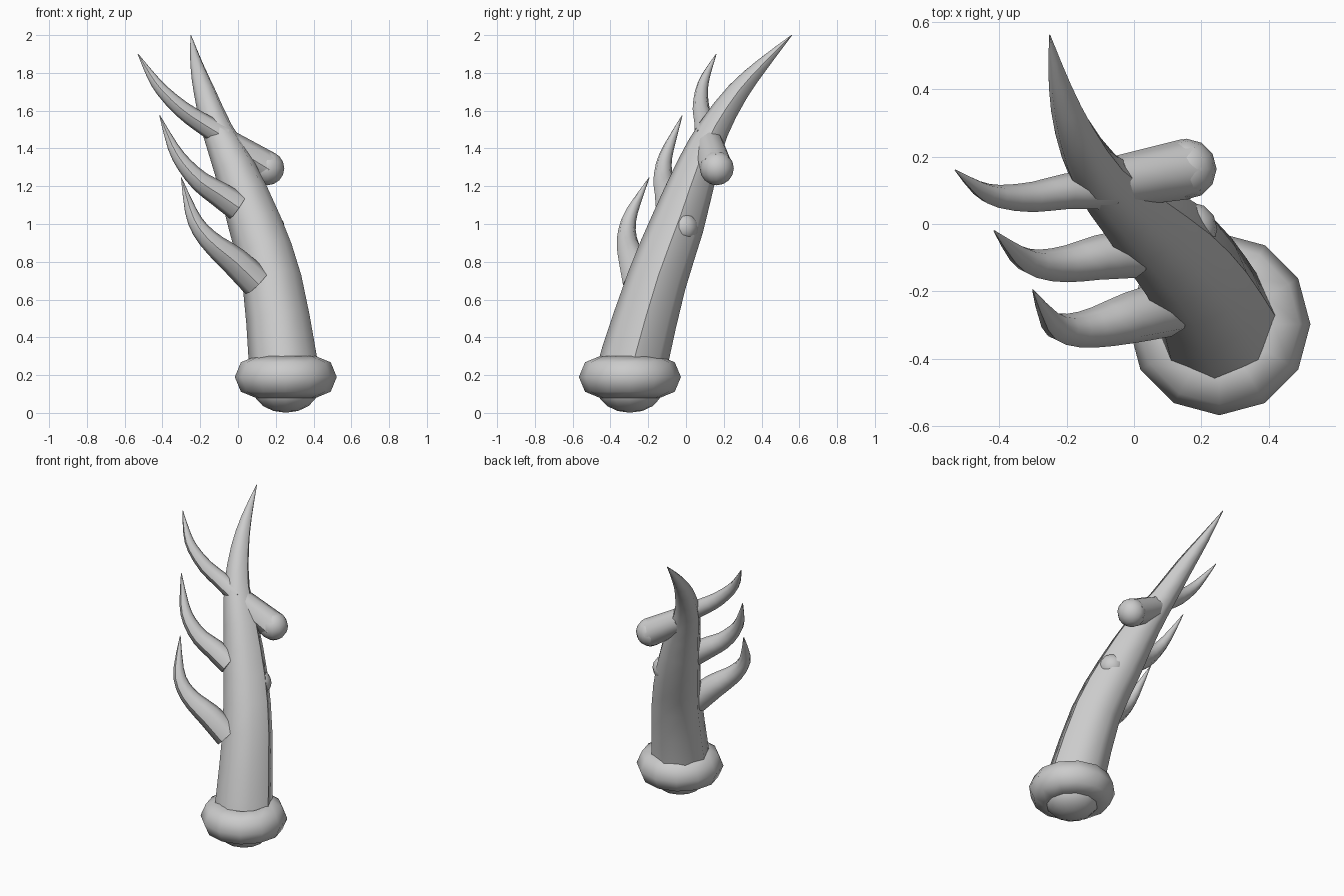
import bpy, bmesh
from math import sin, cos, pi
from mathutils import Vector

if "Cube" in bpy.data.objects:
    bpy.data.objects.remove(bpy.data.objects["Cube"])


def finish(name, bm):
    bmesh.ops.recalc_face_normals(bm, faces=bm.faces[:])
    for f in bm.faces:
        f.smooth = True
    me = bpy.data.meshes.new(name)
    bm.to_mesh(me)
    bm.free()
    ob = bpy.data.objects.new(name, me)
    bpy.context.collection.objects.link(ob)
    return ob


def spline(pts, n=2):
    """Catmull-Rom refinement of (x, y, z, radius) points."""
    p = [Vector(q) for q in pts]
    p = [p[0] * 2 - p[1]] + p + [p[-1] * 2 - p[-2]]
    out = []
    for i in range(1, len(p) - 2):
        a, b, c, d = p[i - 1:i + 3]
        for k in range(n):
            t = k / n
            out.append((b * 2 + (c - a) * t + (a * 2 - b * 5 + c * 4 - d) * t * t
                        + (b * 3 - a - c * 3 + d) * t ** 3) * 0.5)
    return out + [p[-2]]


def tube(name, pts, ref, sides):
    """Tapered tube along a path, with one crisp seam facing ref."""
    path = spline(pts)
    bm = bmesh.new()
    rings = []
    for i, q in enumerate(path):
        c = q.to_3d()
        t = (path[min(i + 1, len(path) - 1)].to_3d() - path[max(i - 1, 0)].to_3d()).normalized()
        u = (Vector(ref) - t * t.dot(Vector(ref))).normalized()
        v = t.cross(u)
        rings.append([bm.verts.new(c + (u * cos(2 * pi * k / sides) + v * sin(2 * pi * k / sides)) * q[3])
                      for k in range(sides)])
    for a, b in zip(rings, rings[1:]):
        for k in range(sides):
            j = (k + 1) % sides
            bm.faces.new((a[k], a[j], b[j], b[k]))
        bm.edges.get((a[0], b[0])).smooth = False
    for r in (rings[0], rings[-1]):
        for e in bm.faces.new(r).edges:
            e.smooth = False
    return finish(name, bm)


def ball(name, loc, r, squash=1.0):
    bm = bmesh.new()
    bmesh.ops.create_uvsphere(bm, u_segments=12, v_segments=8, radius=r)
    ob = finish(name, bm)
    ob.location = loc
    ob.scale.z = squash
    return ob


# Main beam, sweeping back and to the left up to a point
tube("main_beam", [(.25, -.30, .15, .19), (.235, -.27, .3, .18), (.18, -.155, .7, .158),
                   (.09, -.045, 1.0, .142), (-.02, .06, 1.3, .11), (-.11, .145, 1.5, .082),
                   (-.177, .275, 1.7, .058), (-.22, .41, 1.85, .033), (-.25, .56, 2.0, .002)],
     (1, 0, 0), 8)

# Three curved tines on the left
tines = {
    "lower_tine": [(.10, -.25, .69, .085), (-.02, -.28, .805, .076), (-.12, -.307, .885, .06),
                   (-.2, -.312, .97, .046), (-.25, -.285, 1.07, .032), (-.3, -.195, 1.245, .002)],
    "middle_tine": [(0, -.085, 1.09, .075), (-.11, -.1, 1.165, .066), (-.2, -.118, 1.225, .055),
                    (-.285, -.118, 1.315, .042), (-.345, -.09, 1.41, .029), (-.415, -.02, 1.575, .002)],
    "upper_tine": [(-.07, .105, 1.46, .062), (-.2, .097, 1.54, .053), (-.3, .08, 1.61, .045),
                   (-.4, .082, 1.705, .034), (-.46, .105, 1.785, .023), (-.53, .16, 1.9, .002)],
}
for name, pts in tines.items():
    tube(name, pts, (0, -1, 0), 8)

# Blunt side stub with a rounded end
tube("side_stub", [(-.05, .125, 1.42, .077), (.155, .163, 1.295, .09)], (0, -1, 0), 8)
ball("stub_end", (.155, .163, 1.295), .09)

# Small bump on the beam
ball("beam_bump", (.167, -.015, .98), .08)

# Burr ring at the base
bm = bmesh.new()
N, M = 12, 8
grid = [[bm.verts.new(((.16 + .11 * cos(2 * pi * j / M)) * cos(2 * pi * i / N),
                       (.16 + .11 * cos(2 * pi * j / M)) * sin(2 * pi * i / N),
                       .11 * sin(2 * pi * j / M))) for j in range(M)] for i in range(N)]
for i in range(N):
    for j in range(M):
        a, b = grid[i], grid[(i + 1) % N]
        bm.faces.new((a[j], b[j], b[(j + 1) % M], a[(j + 1) % M]))
finish("burr_ring", bm).location = (.253, -.297, .19)

# Rounded underside
ball("base_knob", (.253, -.297, .12), .17, .7)
